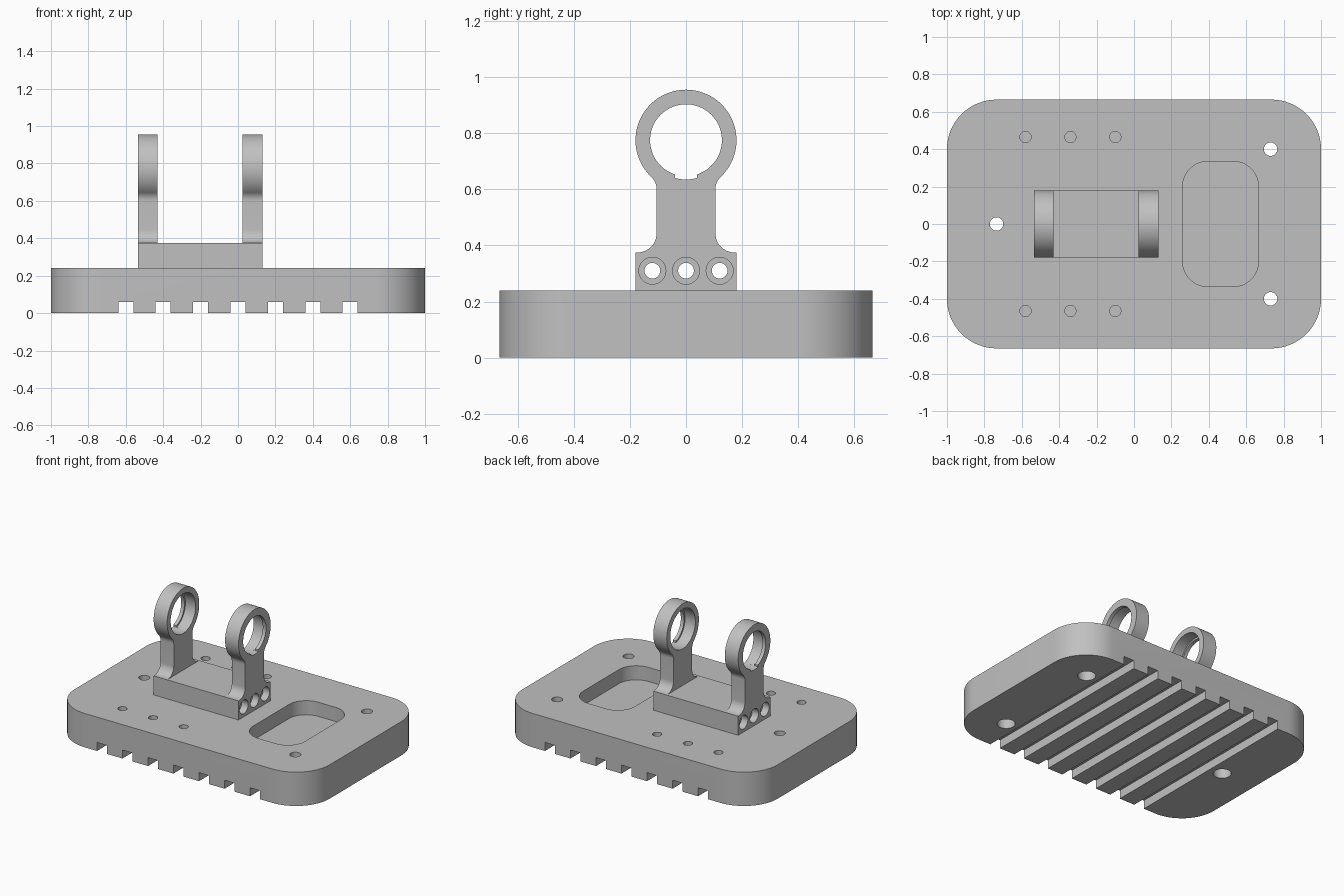
import bpy, bmesh
from math import sin, cos, pi, radians, asin, atan2
from mathutils import Vector

if "Cube" in bpy.data.objects:
    bpy.data.objects.remove(bpy.data.objects["Cube"], do_unlink=True)

grey = bpy.data.materials.new("plain grey")
grey.use_nodes = True
colour = (0.53, 0.53, 0.53, 1)
grey.diffuse_color = colour
grey.node_tree.nodes["Principled BSDF"].inputs["Base Color"].default_value = colour


def arc(cx, cy, r, start, end, steps=16):
    return [(cx + r * cos(start + (end - start) * i / steps),
             cy + r * sin(start + (end - start) * i / steps)) for i in range(steps + 1)]


def prism(name, outline, low, high, axis="Z"):
    """Extrude a 2D outline along Z (outline is x, y) or X (outline is y, z)."""
    bm = bmesh.new()
    place = (lambda a, b: (a, b, low)) if axis == "Z" else (lambda a, b: (low, a, b))
    face = bm.faces.new([bm.verts.new(place(a, b)) for a, b in outline])
    new = bmesh.ops.extrude_face_region(bm, geom=[face])["geom"]
    step = Vector((0, 0, high - low)) if axis == "Z" else Vector((high - low, 0, 0))
    bmesh.ops.translate(bm, vec=step, verts=[v for v in new if isinstance(v, bmesh.types.BMVert)])
    bmesh.ops.recalc_face_normals(bm, faces=bm.faces)
    mesh = bpy.data.meshes.new(name)
    bm.to_mesh(mesh)
    bm.free()
    mesh.materials.append(grey)
    ob = bpy.data.objects.new(name, mesh)
    bpy.context.collection.objects.link(ob)
    return ob


def rounded(x0, x1, y0, y1, r):
    corners = [(x1 - r, y1 - r), (x0 + r, y1 - r), (x0 + r, y0 + r), (x1 - r, y0 + r)]
    return [p for i, (x, y) in enumerate(corners)
            for p in arc(x, y, r, i * pi / 2, (i + 1) * pi / 2)]


def box(x0, x1, y0, y1):
    return [(x0, y0), (x1, y0), (x1, y1), (x0, y1)]


def circle(x, y, r, n=48):
    return arc(x, y, r, 0, 2 * pi, n)[:-1]


def cut(target, outline, low, high, axis="Z"):
    cutter = prism("cutter", outline, low, high, axis)
    cutter.hide_render = True
    mod = target.modifiers.new("cut", "BOOLEAN")
    mod.operation, mod.solver, mod.object = "DIFFERENCE", "EXACT", cutter
    bpy.context.view_layer.objects.active = target
    bpy.ops.object.modifier_apply(modifier=mod.name)
    bpy.data.objects.remove(cutter, do_unlink=True)


TOP, BLOCK_TOP = 0.24, 0.375

# Base plate with underside slots, pocket, bolt holes and blind holes
base = prism("base_plate", rounded(-1, 1, -0.665, 0.665, 0.265), 0, TOP)
for i in range(-3, 4):
    cut(base, box(i * 0.2 - 0.04, i * 0.2 + 0.04, -0.8, 0.8), -0.1, 0.06)
cut(base, rounded(0.26, 0.665, -0.335, 0.335, 0.135), TOP - 0.1, 0.4)
for x, y in [(-0.735, 0), (0.73, 0.4), (0.73, -0.4)]:
    cut(base, circle(x, y, 0.036), -0.1, 0.4)
    cut(base, circle(x, y, 0.058), -0.1, 0.1)
for x in (-0.58, -0.34, -0.1):
    for y in (-0.465, 0.465):
        cut(base, circle(x, y, 0.03, 32), 0.12, 0.4)

# Bracket block with three counterbored cross holes
X0, X1 = -0.535, 0.13
block = prism("bracket_block", box(-0.18, 0.18, TOP, BLOCK_TOP), X0, X1, "X")
for y in (-0.12, 0, 0.12):
    cut(block, circle(y, 0.31, 0.028), X0 - 0.1, X1 + 0.1, "X")
    for end in (X0, X1):
        cut(block, circle(y, 0.31, 0.048), end - 0.05, end + 0.05, "X")

# Upright profile: foot fillet, neck, small neck fillet, ring
RING_Z, RING_R, NECK, FOOT, BLEND = 0.775, 0.18, 0.105, 0.068, 0.06
blend_y = NECK + BLEND
drop = ((RING_R + BLEND) ** 2 - blend_y ** 2) ** 0.5
touch = atan2(drop, blend_y)
half = arc(NECK + FOOT, BLOCK_TOP + FOOT, FOOT, 1.5 * pi, pi)
half += arc(blend_y, RING_Z - drop, BLEND, pi, pi - touch, 8)
half += arc(0, RING_Z, RING_R, -touch, pi / 2, 40)[1:]
profile = half + [(-y, z) for y, z in reversed(half[:-1])]

# Bore outline of the retaining lip, with a gap at the bottom
gap = asin(0.04 / 0.128)
lip_bore = arc(0, RING_Z, 0.128, -pi / 2 + gap, 1.5 * pi - gap, 64)
gap_out = asin(0.04 / 0.14)
lip_bore += arc(0, RING_Z, 0.14, 1.5 * pi - gap_out, 1.5 * pi + gap_out, 6)

for name, x0, x1, seat in [("right_upright", X0, -0.43, (X0 + 0.025, -0.3)),
                           ("left_upright", 0.025, X1, (-0.1, X1 - 0.025))]:
    upright = prism(name, profile, x0, x1, "X")
    cut(upright, lip_bore, x0 - 0.1, x1 + 0.1, "X")
    cut(upright, circle(0, RING_Z, 0.14, 72), *seat, "X")

# Smooth curved walls, keep edges sharp
bpy.ops.object.select_all(action="DESELECT")
for ob in bpy.context.collection.objects:
    if ob.type == "MESH" and grey.name in ob.data.materials:
        ob.select_set(True)
        bpy.context.view_layer.objects.active = ob
bpy.ops.object.shade_smooth_by_angle(angle=radians(30))
